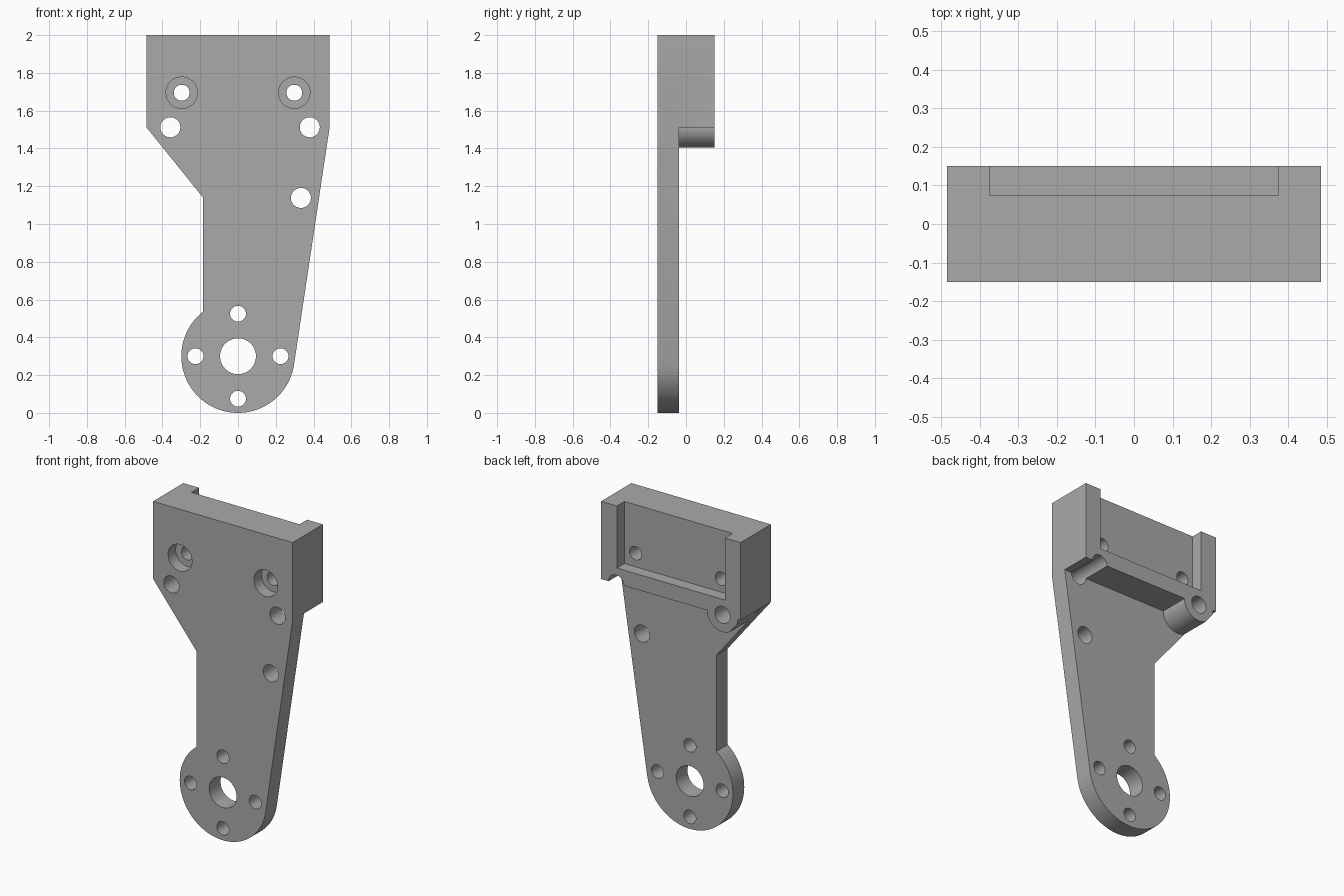
import bpy
import bmesh
from math import radians, cos, sin, acos, atan2, hypot

if "Cube" in bpy.data.objects:
    bpy.data.objects.remove(bpy.data.objects["Cube"], do_unlink=True)

# Main dimensions
FRONT, BACK = -0.15, 0.15
PLATE_BACK = -0.038
HALF_W, TOP, BLOCK_Z = 0.485, 2.0, 1.512
HUB_Z, HUB_R = 0.3, 0.3
WAIST_X, WAIST_Z = -0.185, 1.14
BOSS_X = -0.358

grey = bpy.data.materials.new("plain grey")
grey.use_nodes = True
colour = (0.4, 0.4, 0.4, 1)
grey.diffuse_color = colour
grey.node_tree.nodes["Principled BSDF"].inputs["Base Color"].default_value = colour


def prism(name, outline, y0, y1):
    """Extrude an (x, z) outline from y0 to y1."""
    bm = bmesh.new()
    face = bm.faces.new([bm.verts.new((x, y0, z)) for x, z in outline])
    moved = bmesh.ops.extrude_face_region(bm, geom=[face])["geom"]
    verts = [v for v in moved if isinstance(v, bmesh.types.BMVert)]
    bmesh.ops.translate(bm, verts=verts, vec=(0, y1 - y0, 0))
    bmesh.ops.recalc_face_normals(bm, faces=bm.faces)
    mesh = bpy.data.meshes.new(name)
    bm.to_mesh(mesh)
    bm.free()
    mesh.materials.append(grey)
    obj = bpy.data.objects.new(name, mesh)
    bpy.context.collection.objects.link(obj)
    return obj


def arc(cx, cz, r, start, end, steps):
    angles = [start + (end - start) * i / steps for i in range(steps + 1)]
    return [(cx + r * cos(a), cz + r * sin(a)) for a in angles]


def rod(name, x, z, r, y0=-0.3, y1=0.3):
    return prism(name, arc(x, z, r, 0, radians(360), 64)[:-1], y0, y1)


def box(name, x0, x1, z0, z1, y0, y1):
    return prism(name, [(x0, z0), (x1, z0), (x1, z1), (x0, z1)], y0, y1)


def cut(target, cutter):
    """Subtract the cutter and discard it."""
    cutter.hide_render = True
    mod = target.modifiers.new("cut", "BOOLEAN")
    mod.operation, mod.solver, mod.object = "DIFFERENCE", "EXACT", cutter
    bpy.context.view_layer.objects.active = target
    bpy.ops.object.modifier_apply(modifier=mod.name)
    bpy.data.objects.remove(cutter, do_unlink=True)


# Silhouette: wide head, tapered arm, round hub with a tangent right edge
dz = BLOCK_Z - HUB_Z
tangent = atan2(dz, HALF_W) - acos(HUB_R / hypot(HALF_W, dz))
waist = acos(WAIST_X / HUB_R) - radians(360)
outline = [(-HALF_W, BLOCK_Z), (-HALF_W, TOP), (HALF_W, TOP), (HALF_W, BLOCK_Z)]
outline += arc(0, HUB_Z, HUB_R, tangent, waist, 72)
outline.append((WAIST_X, WAIST_Z))
bracket = prism("mounting_bracket", outline, FRONT, BACK)

# Thin the arm behind the plate, leaving the boss under the head
relief = box("arm_relief", -1, 1, -0.2, BLOCK_Z, PLATE_BACK, 0.4)
cut(relief, rod("boss_keep", BOSS_X, BLOCK_Z, 0.107, -0.4, 0.6))
cut(bracket, relief)

# Shallow pocket in the back of the head, open at the top
cut(bracket, box("head_pocket", -0.375, 0.375, 1.61, 2.2, 0.075, 0.4))

# Counterbored screw holes
for x in (-0.298, 0.298):
    cut(bracket, rod("counterbore", x, 1.695, 0.083, -0.3, -0.075))
    cut(bracket, rod("screw_hole", x, 1.695, 0.042))

# Plain holes in the head and arm
for x, z in ((BOSS_X, BLOCK_Z), (0.38, BLOCK_Z), (0.333, 1.138)):
    cut(bracket, rod("pin_hole", x, z, 0.053))

# Hub bore and its ring of four holes
cut(bracket, rod("hub_bore", 0, HUB_Z, 0.095))
for i in range(4):
    a = radians(90 * i)
    cut(bracket, rod("hub_hole", 0.225 * cos(a), HUB_Z + 0.225 * sin(a), 0.042))

# Smooth the round walls, keep the machined edges crisp
bpy.ops.object.select_all(action="DESELECT")
bracket.select_set(True)
bpy.context.view_layer.objects.active = bracket
bpy.ops.object.shade_smooth_by_angle(angle=radians(30))
